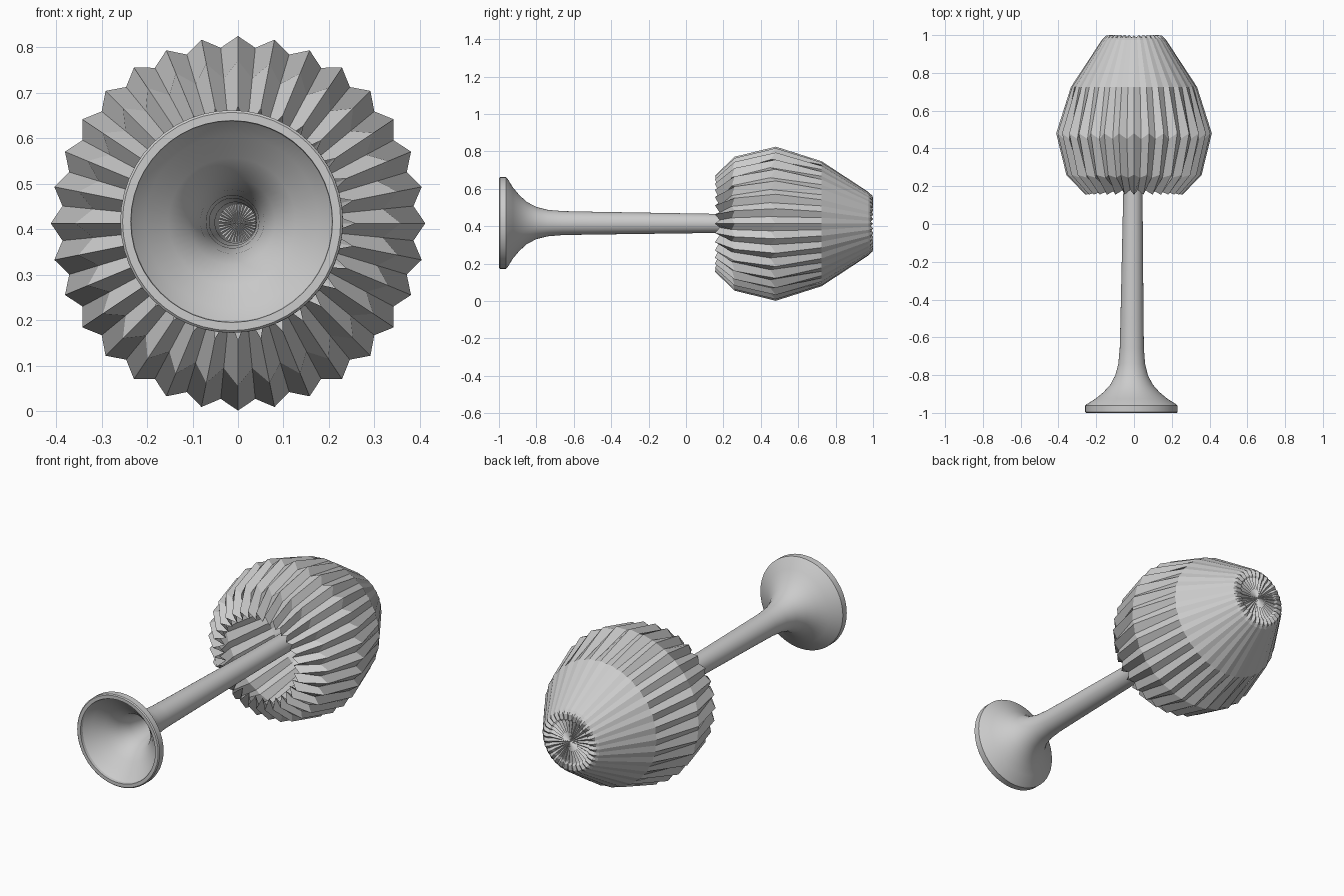
import bpy
import bmesh
import math

cube = bpy.data.objects.get("Cube")
if cube:
    bpy.data.objects.remove(cube, do_unlink=True)

GREY = (0.6, 0.6, 0.6, 1.0)
mat = bpy.data.materials.new("plain grey")
mat.use_nodes = True
mat.diffuse_color = GREY
mat.node_tree.nodes["Principled BSDF"].inputs["Base Color"].default_value = GREY

AXIS_Z = 0.413


def lathe(name, rows, sides, centre):
    """Skin rings around the y axis; ring(i, k) gives (y, radius)."""
    bm = bmesh.new()
    rings = []
    for row in rows:
        ring = []
        for k in range(sides):
            a = 2 * math.pi * k / sides
            y, r = row[k % len(row)]
            cx, cz = centre(y)
            ring.append(bm.verts.new((cx + r * math.sin(a), y, cz + r * math.cos(a))))
        rings.append(ring)
    for lower, upper in zip(rings, rings[1:]):
        for k in range(sides):
            n = (k + 1) % sides
            bm.faces.new((lower[k], lower[n], upper[n], upper[k]))
    bmesh.ops.remove_doubles(bm, verts=bm.verts, dist=0.0001)
    mesh = bpy.data.meshes.new(name)
    bm.to_mesh(mesh)
    bm.free()
    mesh.materials.append(mat)
    obj = bpy.data.objects.new(name, mesh)
    bpy.context.collection.objects.link(obj)
    return obj


# Pleated shade: each row holds (y, radius) for the ridge and for the valley
pleats = 32
shade_rows = [
    ((0.155, 0.257), (0.18, 0.205)),
    ((0.26, 0.358), (0.245, 0.32)),
    ((0.48, 0.412), (0.45, 0.388)),
    ((0.725, 0.334), (0.725, 0.329)),
    ((0.975, 0.17), (0.975, 0.167)),
    ((0.985, 0.16), (0.985, 0.155)),
    # knobbly end ring and fan-folded end disc
    ((0.998, 0.148), (0.986, 0.148)),
    ((1.0, 0.122), (0.988, 0.122)),
    ((0.992, 0.112), (0.978, 0.112)),
    ((0.985, 0.0), (0.985, 0.0)),
]
lathe("pleated_shade", shade_rows, pleats * 2, lambda y: (0, AXIS_Z))


# Hollow stem with a trumpet foot, leaning slightly off the shade axis
def stem_centre(y):
    t = (1 - y) / 2
    return -0.014 * t, AXIS_Z + 0.004 * t


inner = [(0.97, 0.042), (0.16, 0.045), (-0.6, 0.052), (-0.72, 0.058), (-0.8, 0.07),
         (-0.86, 0.095), (-0.91, 0.14), (-0.95, 0.19), (-0.985, 0.22)]
rim = [(-1.0, 0.222), (-1.0, 0.24), (-0.995, 0.245), (-0.962, 0.245)]
outer = [(-0.955, 0.238), (-0.925, 0.19), (-0.89, 0.148), (-0.85, 0.112), (-0.8, 0.086),
         (-0.74, 0.071), (-0.66, 0.064), (-0.5, 0.061), (0.16, 0.051), (0.97, 0.046)]
stem = lathe("trumpet_stem", [(p,) for p in inner + rim + outer], 48, stem_centre)

bpy.ops.object.select_all(action="DESELECT")
stem.select_set(True)
bpy.context.view_layer.objects.active = stem
bpy.ops.object.shade_smooth_by_angle(angle=math.radians(30))
